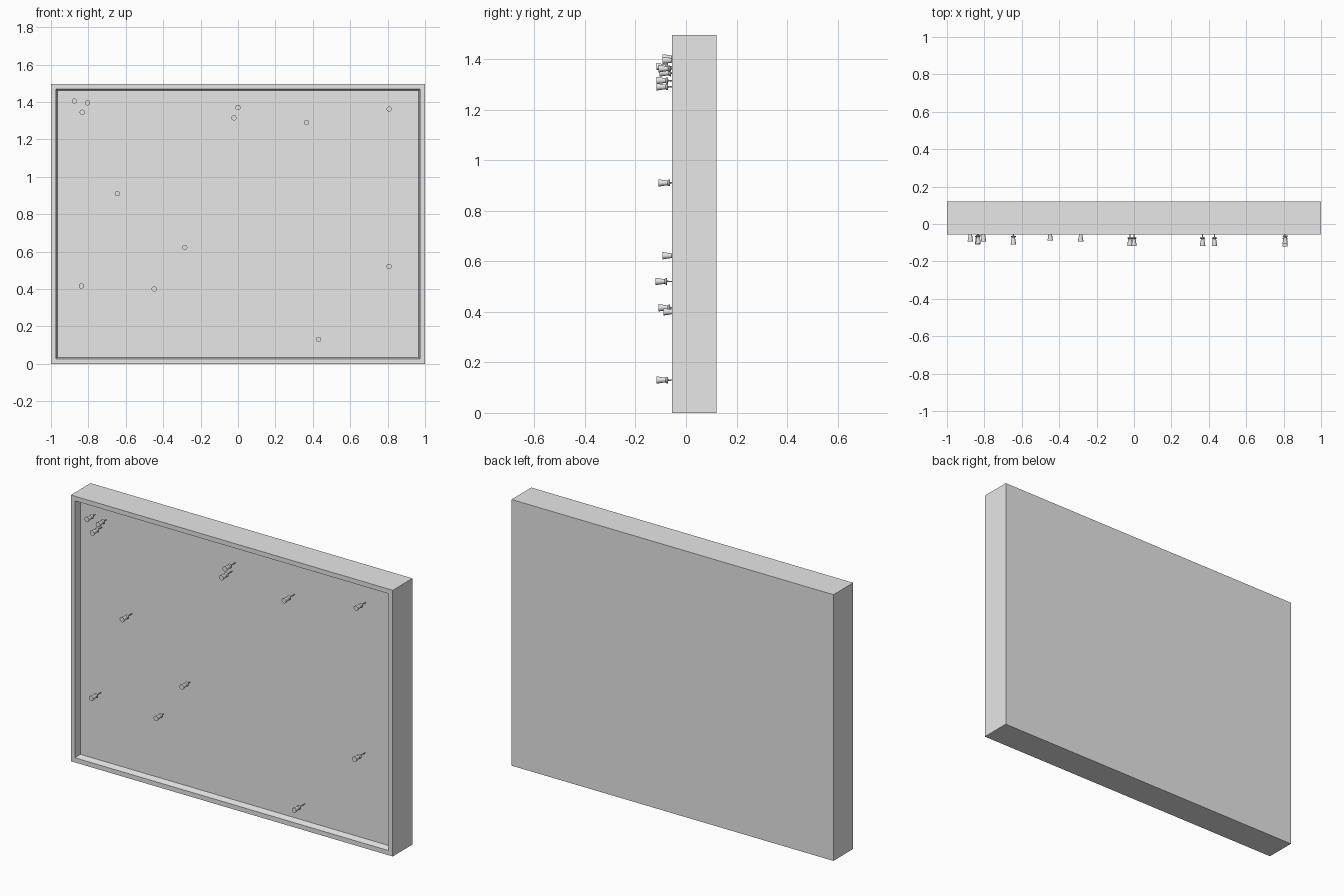
import bpy, bmesh, math
from mathutils import Matrix

cube = bpy.data.objects.get("Cube")
if cube:
    bpy.data.objects.remove(cube, do_unlink=True)

grey = bpy.data.materials.new("plain grey")
grey.use_nodes = True
colour = (0.8, 0.8, 0.8, 1)
grey.diffuse_color = colour
grey.node_tree.nodes["Principled BSDF"].inputs["Base Color"].default_value = colour


def add_object(name, bm):
    mesh = bpy.data.meshes.new(name)
    bmesh.ops.recalc_face_normals(bm, faces=bm.faces)
    bm.to_mesh(mesh)
    bm.free()
    mesh.materials.append(grey)
    obj = bpy.data.objects.new(name, mesh)
    bpy.context.collection.objects.link(obj)
    return obj


# Board: a slab whose front is inset into a rim, then sunk with a sloped lip
FRONT, BACK, HEIGHT = -0.055, 0.12, 1.495
bm = bmesh.new()
bmesh.ops.create_cube(bm, size=1)
bmesh.ops.scale(bm, vec=(2, BACK - FRONT, HEIGHT), verts=bm.verts)
bmesh.ops.translate(bm, vec=(0, (BACK + FRONT) / 2, HEIGHT / 2), verts=bm.verts)
front = min(bm.faces, key=lambda f: f.calc_center_median().y)
bmesh.ops.inset_region(bm, faces=[front], thickness=0.037)
bmesh.ops.inset_region(bm, faces=[front], thickness=0.012)
bmesh.ops.translate(bm, vec=(0, 0.035, 0), verts=front.verts)
add_object("framed_board", bm)

# Push pin profile: (radius, distance behind the front end)
PROFILE = [(0, 0), (0.014, 0), (0.014, 0.004), (0.009, 0.036), (0.013, 0.041),
           (0.013, 0.045), (0.003, 0.047), (0.002, 0.095), (0, 0.1)]


def push_pin(number, x, z, y):
    bm = bmesh.new()
    verts = [bm.verts.new((r, d, 0)) for r, d in PROFILE]
    edges = [bm.edges.new(pair) for pair in zip(verts, verts[1:])]
    bmesh.ops.spin(bm, geom=verts + edges, cent=(0, 0, 0), axis=(0, 1, 0),
                   angle=math.tau, steps=16, use_merge=True)
    bmesh.ops.remove_doubles(bm, verts=bm.verts, dist=0.0001)
    bm.transform(Matrix.Translation((x, y, z)))
    return add_object(f"push_pin_{number}", bm)


# Pins scattered over the board: x, z, front end y
PINS = [(-0.875, 1.405, -0.093), (-0.805, 1.395, -0.093), (-0.833, 1.345, -0.105),
        (0, 1.37, -0.117), (-0.022, 1.315, -0.117), (0.367, 1.29, -0.117),
        (0.808, 1.362, -0.108), (-0.645, 0.91, -0.109), (-0.285, 0.622, -0.093),
        (-0.448, 0.4, -0.089), (-0.837, 0.416, -0.109), (0.808, 0.52, -0.121),
        (0.43, 0.13, -0.117)]
pins = [push_pin(i + 1, *p) for i, p in enumerate(PINS)]

# Smooth shading on the round pins
bpy.ops.object.select_all(action="DESELECT")
for pin in pins:
    pin.select_set(True)
bpy.context.view_layer.objects.active = pins[0]
bpy.ops.object.shade_smooth_by_angle(angle=math.radians(35))
